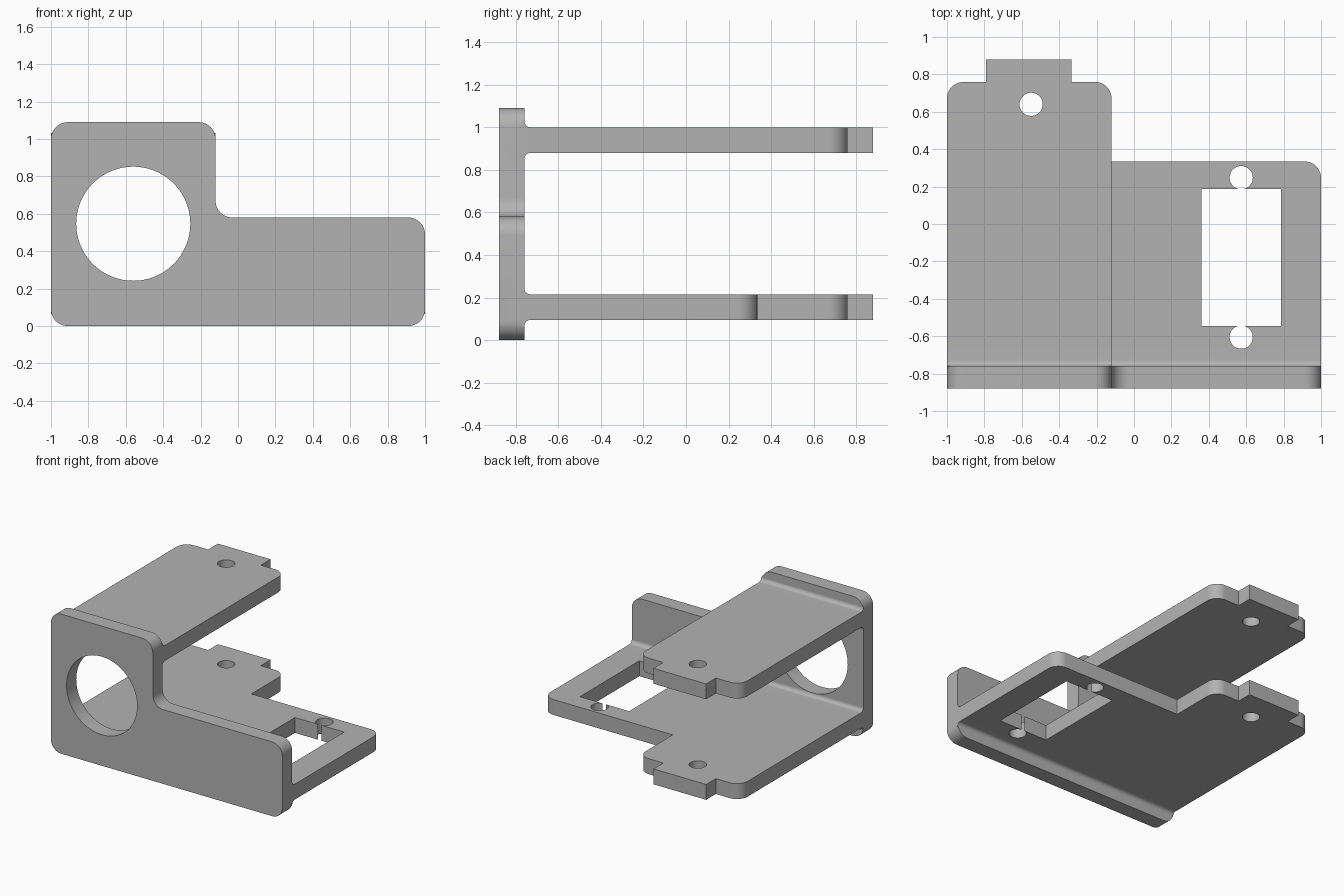
import bpy, bmesh, math
from mathutils import Vector

if "Cube" in bpy.data.objects:
    bpy.data.objects.remove(bpy.data.objects["Cube"], do_unlink=True)

grey = bpy.data.materials.new("plain grey")
grey.use_nodes = True
grey.diffuse_color = (0.45, 0.45, 0.45, 1)
grey.node_tree.nodes["Principled BSDF"].inputs["Base Color"].default_value = (0.45, 0.45, 0.45, 1)


def rounded(corners, steps=10):
    """Turn (a, b, radius) corners into an outline with filleted corners."""
    out = []
    for i, (a, b, r) in enumerate(corners):
        p = Vector((a, b))
        if not r:
            out.append(p)
            continue
        d1 = (Vector(corners[i - 1][:2]) - p).normalized()
        d2 = (Vector(corners[(i + 1) % len(corners)][:2]) - p).normalized()
        for k in range(steps + 1):
            t = math.pi / 2 * k / steps
            out.append(p + r * (d1 + d2 - d2 * math.cos(t) - d1 * math.sin(t)))
    return out


def circle(a, b, r, n=64):
    return [Vector((a + r * math.cos(math.tau * k / n), b + r * math.sin(math.tau * k / n)))
            for k in range(n)]


def prism(name, outline, axis, lo, hi):
    """Extrude a flat outline along one axis from lo to hi."""
    place = {"x": lambda p, h: (h, p.x, p.y),
             "y": lambda p, h: (p.x, h, p.y),
             "z": lambda p, h: (p.x, p.y, h)}[axis]
    bm = bmesh.new()
    ends = [[bm.verts.new(place(p, h)) for p in outline] for h in (lo, hi)]
    bm.faces.new(ends[0])
    bm.faces.new(ends[1])
    n = len(outline)
    for i in range(n):
        j = (i + 1) % n
        bm.faces.new((ends[0][i], ends[0][j], ends[1][j], ends[1][i]))
    bmesh.ops.recalc_face_normals(bm, faces=bm.faces)
    mesh = bpy.data.meshes.new(name)
    bm.to_mesh(mesh)
    bm.free()
    mesh.materials.append(grey)
    ob = bpy.data.objects.new(name, mesh)
    bpy.context.collection.objects.link(ob)
    return ob


def combine(target, tool, operation):
    """Apply a boolean and discard the tool."""
    mod = target.modifiers.new(operation, "BOOLEAN")
    mod.operation, mod.solver, mod.object = operation, "EXACT", tool
    bpy.context.view_layer.objects.active = target
    bpy.ops.object.modifier_apply(modifier=mod.name)
    bpy.data.objects.remove(tool, do_unlink=True)


R = 0.09                       # plate corner radius
F = 0.03                       # fillet between shelf and plate
STEP = -0.12                   # side of the tall section
FRONT, INNER, BACK, TAB = -0.88, -0.76, 0.76, 0.88
ROOT = -0.82                   # shelves start inside the plate

# Upright front plate, L-shaped
bracket = prism("bracket", rounded([
    (-1, 0, R), (1, 0, R), (1, 0.58, R), (STEP, 0.58, R),
    (STEP, 1.09, R), (-1, 1.09, R)]), "y", FRONT, INNER)

# Shelf outlines share the back edge with its tab
back_edge = [(STEP, BACK, R), (-0.335, BACK, 0), (-0.335, TAB, 0),
             (-0.79, TAB, 0), (-0.79, BACK, 0), (-1, BACK, R), (-1, ROOT, 0)]
upper = [(STEP, ROOT, 0)] + back_edge
lower = [(1, ROOT, 0), (1, 0.335, R), (STEP, 0.335, 0)] + back_edge

for name, outline, z0, z1, right in (("upper_shelf", upper, 0.88, 1.0, STEP),
                                     ("lower_shelf", lower, 0.095, 0.215, 1)):
    shelf = prism(name, rounded(outline), "z", z0, z1)
    # Filleted root where the shelf meets the plate
    e = F + 0.001
    root = prism("fillet", rounded([
        (INNER - 0.01, z0 - e, 0), (INNER, z0 - e, 0), (INNER, z0, F), (INNER + 0.1, z0, 0),
        (INNER + 0.1, z1, 0), (INNER, z1, F), (INNER, z1 + e, 0), (INNER - 0.01, z1 + e, 0)]),
        "x", -1, right)
    combine(shelf, root, "UNION")
    combine(bracket, shelf, "UNION")

# Round window in the plate
combine(bracket, prism("cutter", circle(-0.56, 0.547, 0.305, 96), "y", -1, -0.7), "DIFFERENCE")
# Screw hole through both shelves
combine(bracket, prism("cutter", circle(-0.55, 0.64, 0.062), "z", -1, 2), "DIFFERENCE")
# Rectangular opening and its two screw holes
window = rounded([(0.36, -0.545, 0), (0.785, -0.545, 0), (0.785, 0.188, 0), (0.36, 0.188, 0)])
combine(bracket, prism("cutter", window, "z", -1, 0.5), "DIFFERENCE")
for y in (0.248, -0.605):
    combine(bracket, prism("cutter", circle(0.573, y, 0.062), "z", -1, 0.5), "DIFFERENCE")

bpy.ops.object.select_all(action="DESELECT")
bracket.select_set(True)
bpy.context.view_layer.objects.active = bracket
bpy.ops.object.shade_smooth_by_angle(angle=math.radians(30))
